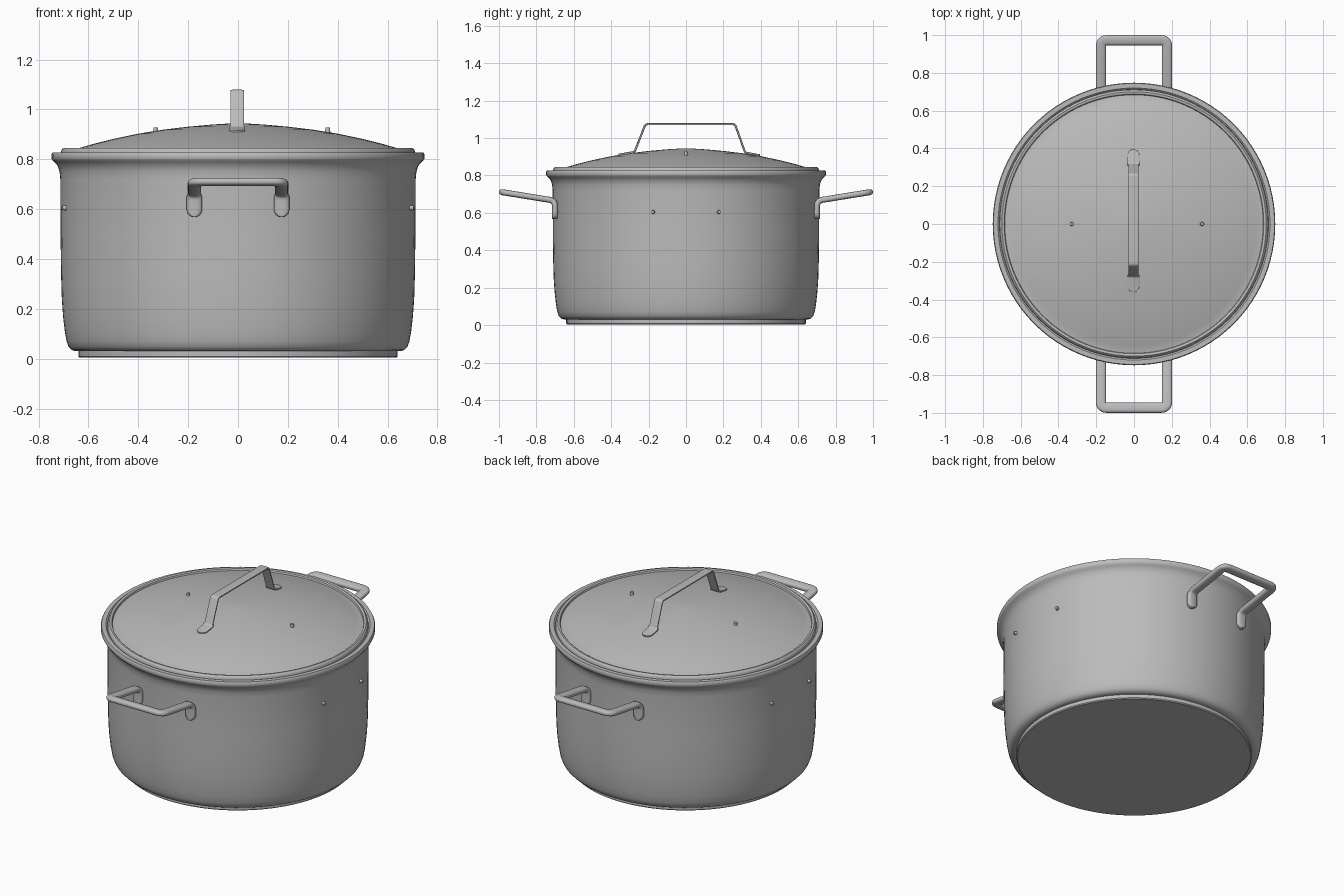
import bpy, bmesh, math
from mathutils import Vector, Quaternion

cube = bpy.data.objects.get("Cube")
if cube:
    bpy.data.objects.remove(cube, do_unlink=True)

steel = bpy.data.materials.new("brushed steel grey")
steel.use_nodes = True
GREY = (0.5, 0.5, 0.5, 1)
steel.diffuse_color = GREY
steel.node_tree.nodes["Principled BSDF"].inputs["Base Color"].default_value = GREY


def finish(name, bm, angle=35):
    """Turn a bmesh into a smooth shaded object."""
    bmesh.ops.recalc_face_normals(bm, faces=bm.faces)
    mesh = bpy.data.meshes.new(name)
    bm.to_mesh(mesh)
    bm.free()
    mesh.materials.append(steel)
    obj = bpy.data.objects.new(name, mesh)
    bpy.context.collection.objects.link(obj)
    bpy.ops.object.select_all(action="DESELECT")
    obj.select_set(True)
    bpy.context.view_layer.objects.active = obj
    bpy.ops.object.shade_smooth_by_angle(angle=math.radians(angle))
    return obj


def lathe(name, profile, steps=96):
    """Spin a (radius, height) profile around z."""
    bm = bmesh.new()
    verts = [bm.verts.new((r, 0, z)) for r, z in profile]
    edges = [bm.edges.new(pair) for pair in zip(verts, verts[1:])]
    bmesh.ops.spin(bm, geom=verts + edges, cent=(0, 0, 0), axis=(0, 0, 1),
                   angle=math.tau, steps=steps)
    bmesh.ops.remove_doubles(bm, verts=bm.verts, dist=0.0005)
    return finish(name, bm)


def round_path(points, radius, steps=6):
    """Replace each inner corner of a polyline with a small curve."""
    pts = [Vector(p) for p in points]
    path = [pts[0]]
    for a, b, c in zip(pts, pts[1:], pts[2:]):
        start = b + (a - b).normalized() * radius
        end = b + (c - b).normalized() * radius
        for i in range(steps + 1):
            t = i / steps
            path.append(start * (1 - t) ** 2 + b * 2 * t * (1 - t) + end * t * t)
    return path + [pts[-1]]


def round_tip(path, tip, steps=6):
    """Add samples near the start so the tip can be rounded."""
    way = (path[1] - path[0]).normalized()
    extra = [path[0] + way * tip * (1 - math.cos(math.pi / 2 * i / steps))
             for i in range(1, steps + 1)]
    return path[:1] + extra + path[1:]


def sweep(name, path, side, foot_width, bar_width, foot_length, thick, power):
    """Sweep a rounded flat section along a path that has rounded feet."""
    tip = foot_width / 2
    path = round_tip(path, tip)
    path = round_tip(path[::-1], tip)[::-1]
    dist = [0]
    for a, b in zip(path, path[1:]):
        dist.append(dist[-1] + (b - a).length)
    bm = bmesh.new()
    rings, last, side, n = [], None, Vector(side), 20
    for i, p in enumerate(path):
        ahead = (path[min(i + 1, len(path) - 1)] - p).normalized()
        behind = (p - path[max(i - 1, 0)]).normalized()
        tangent = (ahead + behind).normalized()
        if last:
            side = last.rotation_difference(tangent) @ side
        last = tangent
        up = tangent.cross(side).normalized()
        d = min(dist[i], dist[-1] - dist[i])
        width = foot_width if d < foot_length else bar_width
        if d < tip:
            width *= max(0.12, math.sqrt(1 - (1 - d / tip) ** 2))
        ring = []
        for k in range(n):
            c, s = math.cos(math.tau * k / n), math.sin(math.tau * k / n)
            u = math.copysign(abs(c) ** power, c) * width / 2
            v = math.copysign(abs(s) ** power, s) * thick / 2
            ring.append(bm.verts.new(p + side * u + up * v))
        rings.append(ring)
    for a, b in zip(rings, rings[1:]):
        for k in range(n):
            bm.faces.new((a[k], a[(k + 1) % n], b[(k + 1) % n], b[k]))
    bm.faces.new(rings[0])
    bm.faces.new(rings[-1])
    return finish(name, bm)


def rivet(name, place, direction):
    bm = bmesh.new()
    bmesh.ops.create_cone(bm, cap_ends=True, segments=16, radius1=0.011,
                          radius2=0.009, depth=0.024)
    turn = Vector((0, 0, 1)).rotation_difference(Vector(direction))
    bmesh.ops.rotate(bm, verts=bm.verts, matrix=turn.to_matrix())
    bmesh.ops.translate(bm, verts=bm.verts, vec=place)
    return finish(name, bm)


# Pot: heavy base disc and a hollow wall with a flared lip
lathe("base_disc", [(0, 0.004), (0.636, 0.004), (0.641, 0.009), (0.641, 0.04), (0, 0.04)])
lathe("pot_wall", [
    (0, 0.03), (0.652, 0.03), (0.668, 0.035), (0.68, 0.048), (0.688, 0.07),
    (0.695, 0.11), (0.702, 0.17), (0.707, 0.24), (0.71, 0.34), (0.712, 0.5),
    (0.713, 0.72), (0.716, 0.75), (0.723, 0.773), (0.735, 0.788), (0.744, 0.796),
    (0.748, 0.803), (0.748, 0.82), (0.744, 0.827), (0.72, 0.827), (0.712, 0.82),
    (0.703, 0.78), (0.697, 0.7), (0.695, 0.34), (0.675, 0.08), (0.64, 0.05), (0, 0.05)])

# Lid: raised rim, thin groove and a shallow dome
lathe("lid", [
    (0, 0.945), (0.03, 0.944), (0.1, 0.94), (0.2, 0.931), (0.3, 0.919),
    (0.4, 0.903), (0.5, 0.882), (0.58, 0.862), (0.645, 0.843), (0.68, 0.832),
    (0.684, 0.832), (0.687, 0.842), (0.692, 0.845), (0.7, 0.845), (0.707, 0.84),
    (0.71, 0.832), (0.712, 0.815), (0.69, 0.812), (0.58, 0.846), (0.4, 0.888),
    (0.2, 0.916), (0, 0.93)])

# Lid handle: bent flat strip with rounded feet
strip = [(-0.36, 0.911), (-0.275, 0.926), (-0.217, 1.074),
         (0.262, 1.074), (0.316, 0.922), (0.395, 0.908)]
sweep("lid_handle", round_path([(-0.003, y, z) for y, z in strip], 0.012),
      (1, 0, 0), 0.064, 0.054, 0.09, 0.011, 0.4)

# Side handles: square loops rising outward from feet on the wall
half = [(0.175, 0.7, 0.568), (0.175, 0.7, 0.665), (0.175, 0.973, 0.709)]
for label, sign in (("front", -1), ("back", 1)):
    loop = half + [(-x, y, z) for x, y, z in reversed(half)]
    path = round_path([(x, y * sign, z) for x, y, z in loop], 0.032)
    sweep(label + "_handle", path, (1, 0, 0), 0.062, 0.054, 0.09, 0.032, 0.75)

# Rivets on the lid and on both sides of the wall
for label, x in (("right", -0.33), ("left", 0.36)):
    rivet(label + "_lid_rivet", (x, 0, 0.916), (0, 0, 1))
    sign = math.copysign(1, x)
    for end, y in (("front", -0.175), ("back", 0.175)):
        out = Vector((sign * math.sqrt(0.712 ** 2 - y * y), y, 0)).normalized()
        rivet(f"{label}_{end}_wall_rivet", out * 0.716 + Vector((0, 0, 0.605)), out)
